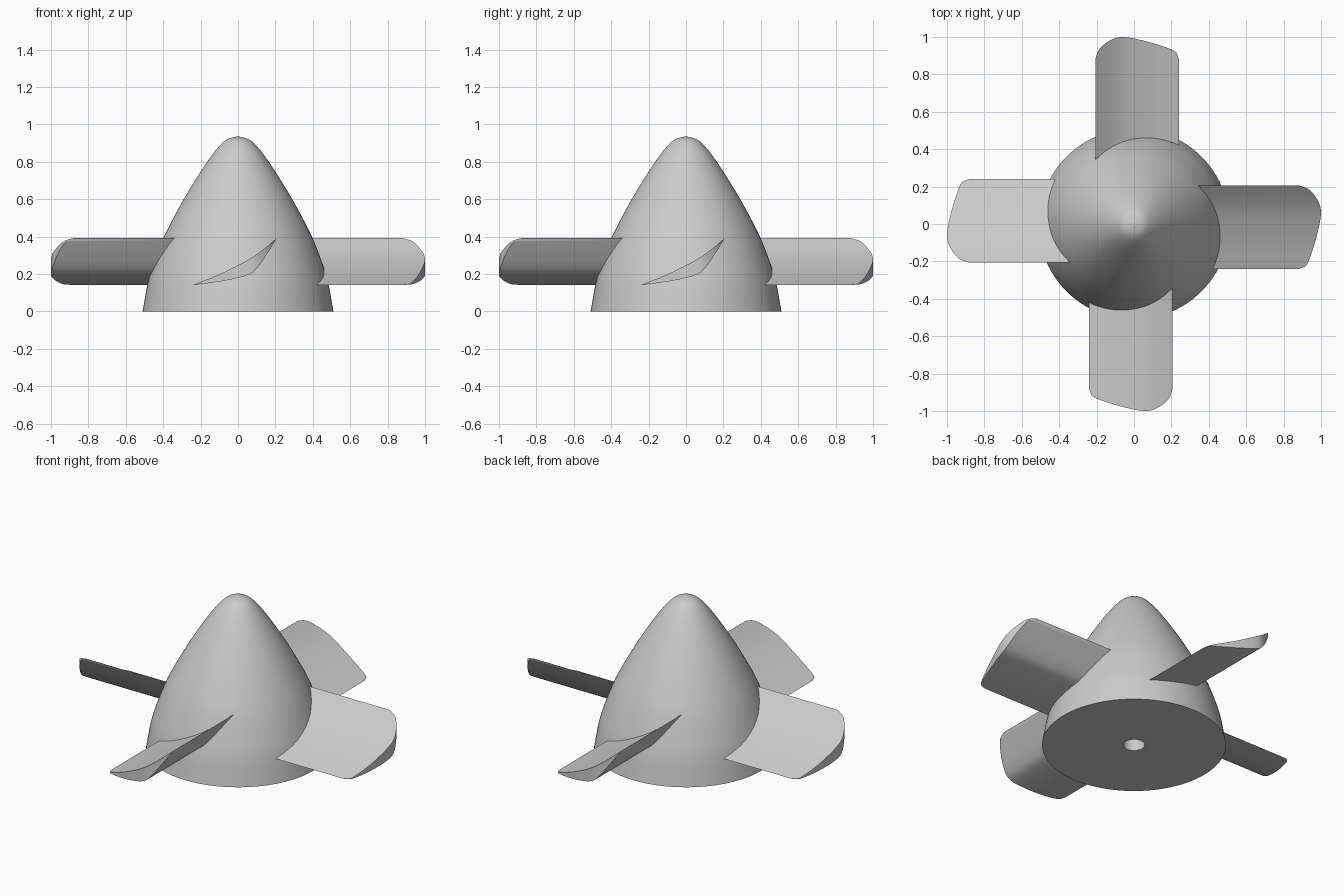
import bpy, bmesh, math
from mathutils import Matrix, Vector

cube = bpy.data.objects.get("Cube")
if cube:
    bpy.data.objects.remove(cube, do_unlink=True)

grey = bpy.data.materials.new("plain grey")
grey.use_nodes = True
COLOUR = (0.6, 0.6, 0.6, 1)
grey.diffuse_color = COLOUR
grey.node_tree.nodes["Principled BSDF"].inputs["Base Color"].default_value = COLOUR


def smooth_curve(points, steps=8):
    """Catmull-Rom curve through 2D points."""
    p = [Vector(q) for q in points]
    p = [2 * p[0] - p[1]] + p + [2 * p[-1] - p[-2]]
    out = []
    for a, b, c, d in zip(p, p[1:], p[2:], p[3:]):
        for i in range(steps):
            t = i / steps
            out.append(0.5 * (2 * b + (c - a) * t + (2 * a - 5 * b + 4 * c - d) * t * t
                              + (3 * b - a - 3 * c + d) * t ** 3))
    return out + [p[-2]]


def height_at(curve, u):
    """Second coordinate of a curve where its first one is u."""
    for a, b in zip(curve, curve[1:]):
        if u <= b.x:
            return a.y + (b.y - a.y) * (u - a.x) / max(b.x - a.x, 1e-6)
    return curve[-1].y


def finish(bm, name, angle):
    bmesh.ops.remove_doubles(bm, verts=bm.verts, dist=1e-5)
    bmesh.ops.recalc_face_normals(bm, faces=bm.faces)
    mesh = bpy.data.meshes.new(name)
    bm.to_mesh(mesh)
    bm.free()
    mesh.materials.append(grey)
    ob = bpy.data.objects.new(name, mesh)
    bpy.context.collection.objects.link(ob)
    bpy.ops.object.select_all(action='DESELECT')
    ob.select_set(True)
    bpy.context.view_layer.objects.active = ob
    bpy.ops.object.shade_smooth_by_angle(angle=math.radians(angle))
    return ob


# Spinner: turned ogive with a flat base and a blind shaft bore
HOLE_R, HOLE_DEPTH = 0.06, 0.4
dome = smooth_curve([(0.51, 0), (0.483, 0.15), (0.45, 0.26), (0.40, 0.39), (0.345, 0.5),
                     (0.29, 0.6), (0.23, 0.7), (0.165, 0.8), (0.11, 0.873),
                     (0.06, 0.919), (0, 0.937)], 5)
profile = [(0, HOLE_DEPTH), (HOLE_R, HOLE_DEPTH), (HOLE_R, 0)] + [tuple(q) for q in dome]
bm = bmesh.new()
ring = [bm.verts.new((r, 0, z)) for r, z in profile]
edges = [bm.edges.new(pair) for pair in zip(ring, ring[1:])]
bmesh.ops.spin(bm, geom=ring + edges, cent=(0, 0, 0), axis=(0, 0, 1),
               angle=math.tau, steps=96, use_merge=False)
finish(bm, "spinner", 40)

# Blade section (across, height) and rounded tip outline (across, reach)
LEAD, TRAIL = (-0.24, 0.142), (0.207, 0.392)
upper = smooth_curve([LEAD, (-0.096, 0.2), (0.048, 0.272), (0.128, 0.326), TRAIL])
lower = smooth_curve([LEAD, (-0.15, 0.152), (-0.043, 0.17), (0.06, 0.198),
                      (0.107, 0.238), (0.155, 0.307), TRAIL])
tip = smooth_curve([(-0.24, 0.88), (-0.225, 0.917), (-0.18, 0.941), (-0.06, 0.978),
                    (0.06, 1.0), (0.13, 0.98), (0.185, 0.935), (0.207, 0.88)])
ROOT, COLUMNS = 0.3, 48


def blade(name, turn):
    bm = bmesh.new()
    rows = []
    for i in range(COLUMNS + 1):
        # Columns gather towards both edges
        s = 0.5 - 0.5 * math.cos(math.pi * i / COLUMNS)
        u = LEAD[0] + (TRAIL[0] - LEAD[0]) * s
        top, low, reach = (height_at(c, u) for c in (upper, lower, tip))
        rows.append([bm.verts.new(co) for co in (
            (u, -ROOT, top), (u, -reach, top), (u, -reach, low), (u, -ROOT, low))])
    for a, b in zip(rows, rows[1:]):
        for j in range(4):
            k = (j + 1) % 4
            bm.faces.new((a[j], a[k], b[k], b[j]))
    bm.transform(Matrix.Rotation(turn, 4, 'Z'))
    finish(bm, name, 35)


for i, side in enumerate(("front", "left", "back", "right")):
    blade(side + "_blade", i * math.pi / 2)
